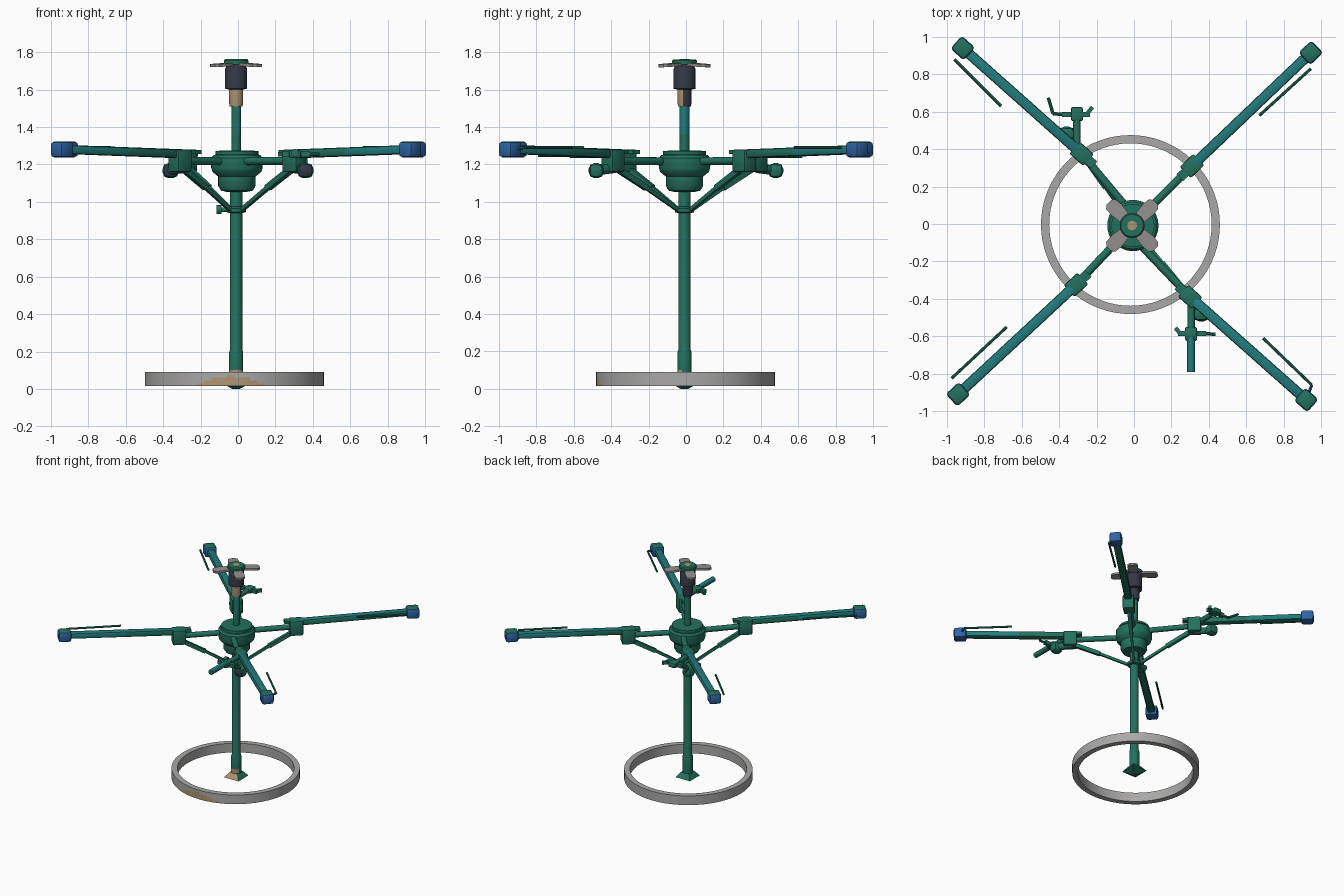
import bpy, bmesh, math
from mathutils import Vector, Matrix

if "Cube" in bpy.data.objects:
    bpy.data.objects.remove(bpy.data.objects["Cube"])

CX, CY = -0.01, -0.008          # column axis


def material(name, r, g, b):
    m = bpy.data.materials.new(name)
    m.diffuse_color = (r, g, b, 1)
    m.use_nodes = True
    m.node_tree.nodes["Principled BSDF"].inputs["Base Color"].default_value = m.diffuse_color
    return m


GREEN = material("green", 0.017, 0.165, 0.11)
TEAL = material("teal", 0.016, 0.2, 0.205)
BLUE = material("blue", 0.028, 0.13, 0.38)
DARK = material("dark slate", 0.035, 0.04, 0.06)
GREY = material("grey", 0.40, 0.395, 0.39)
WARM = material("warm grey", 0.30, 0.275, 0.275)
TAN = material("tan", 0.42, 0.30, 0.17)


def finish(name, bm, mats, rule=None, smooth=True):
    bmesh.ops.recalc_face_normals(bm, faces=bm.faces)
    if rule:
        bm.normal_update()
        for f in bm.faces:
            f.material_index = rule(f.calc_center_median(), f.normal)
    me = bpy.data.meshes.new(name)
    bm.to_mesh(me)
    bm.free()
    ob = bpy.data.objects.new(name, me)
    bpy.context.collection.objects.link(ob)
    for m in mats:
        me.materials.append(m)
    if smooth:
        bpy.ops.object.select_all(action='DESELECT')
        ob.select_set(True)
        bpy.context.view_layer.objects.active = ob
        bpy.ops.object.shade_smooth_by_angle(angle=math.radians(35))
    return ob


def lathe(name, profile, mats, rule=None, n=32, closed=False, at=(CX, CY)):
    """Revolve (radius, z) points round a vertical axis."""
    bm = bmesh.new()
    rings = [[bm.verts.new((at[0] + r * math.cos(2 * math.pi * i / n),
                            at[1] + r * math.sin(2 * math.pi * i / n), z))
              for i in range(n)] for r, z in profile]
    pairs = list(zip(rings, rings[1:]))
    if closed:
        pairs.append((rings[-1], rings[0]))
    else:
        bm.faces.new(rings[0])
        bm.faces.new(rings[-1])
    for a, b in pairs:
        for i in range(n):
            j = (i + 1) % n
            bm.faces.new((a[i], a[j], b[j], b[i]))
    return finish(name, bm, mats, rule)


def frame(p, q):
    """Matrix with local x along p-q and local z as upright as possible."""
    p, q = Vector(p), Vector(q)
    x = (q - p).normalized()
    y = Vector((0, 0, 1)).cross(x).normalized()
    m = Matrix((x, y, x.cross(y))).transposed().to_4x4()
    m.translation = (p + q) / 2
    return m, (q - p).length


def bar(name, p, q, w, h, mats, bevel=0.0, rule=None, cut=None):
    m, length = frame(p, q)
    bm = bmesh.new()
    bmesh.ops.create_cube(bm, size=1, matrix=m @ Matrix.Diagonal((length, w, h, 1)))
    if bevel:
        bmesh.ops.bevel(bm, geom=bm.edges[:], offset=bevel, segments=2,
                        affect='EDGES', profile=0.5)
    if cut:
        bmesh.ops.bisect_plane(bm, geom=bm.verts[:] + bm.edges[:] + bm.faces[:],
                               plane_co=Vector(p).lerp(Vector(q), cut),
                               plane_no=Vector(q) - Vector(p))
    return finish(name, bm, mats, rule)


def rod(name, p, q, r, mats, n=16, rule=None):
    m, length = frame(p, q)
    bm = bmesh.new()
    bmesh.ops.create_cone(bm, cap_ends=True, segments=n, radius1=r, radius2=r, depth=length,
                          matrix=m @ Matrix.Rotation(math.pi / 2, 4, 'Y'))
    return finish(name, bm, mats, rule)


# Ground ring with a peaked stain on the outside at the front
def ring_rule(c, n):
    return 1 if n.y < -0.5 and c.y < 0 and c.z < 0.08 - 0.32 * abs(c.x + 0.04) else 0


lathe("ground_ring", [(0.478, 0.015), (0.478, 0.03), (0.478, 0.045), (0.478, 0.06),
                      (0.478, 0.075), (0.478, 0.09), (0.434, 0.09), (0.434, 0.015)],
      [GREY, TAN], ring_rule, n=72, closed=True, at=(-0.019, -0.003))

# Square foot, flaring out at the bottom
bm = bmesh.new()
for z0, z1, a, b in ((0.0, 0.025, 0.02, 0.065), (0.025, 0.065, 0.065, 0.035)):
    bmesh.ops.create_cone(bm, cap_ends=True, segments=4, radius1=a * 1.414, radius2=b * 1.414,
                          depth=z1 - z0, matrix=Matrix.Translation((CX, CY, (z0 + z1) / 2))
                          @ Matrix.Rotation(math.pi / 4, 4, 'Z'))
finish("foot", bm, [GREEN, TAN], lambda c, n: 1 if n.y < -0.3 and c.z > 0.025 else 0, smooth=False)

# Column, bulbous hub and upper post
lathe("column", [(0.038, 0.05), (0.038, 0.1), (0.038, 0.195), (0.033, 0.21), (0.033, 1.08)],
      [GREEN, TAN], lambda c, n: 1 if c.z < 0.1 and n.y < -0.3 else 0)
lathe("collar", [(0.034, 0.94), (0.052, 0.945), (0.052, 0.965), (0.034, 0.975)], [GREEN])
rod("collar_screw", (-0.05, CY, 0.958), (-0.09, CY, 0.958), 0.013, [GREEN])
rod("collar_knob", (-0.088, CY, 0.958), (-0.115, CY, 0.958), 0.024, [GREEN])
lathe("hub", [(0.05, 1.052), (0.085, 1.06), (0.1, 1.085), (0.1, 1.135), (0.13, 1.16),
              (0.137, 1.18), (0.137, 1.235), (0.125, 1.25), (0.115, 1.252), (0.115, 1.272),
              (0.05, 1.275)], [GREEN], at=(-0.006, CY))
lathe("upper_post", [(0.026, 1.26), (0.026, 1.36), (0.026, 1.53)], [GREEN, TEAL],
      lambda c, n: 1 if c.z > 1.4 and n.x > 0.2 else 0)

# Head: sleeve, dark barrel, four petals and a cap
lathe("head_sleeve", [(0.034, 1.51), (0.038, 1.53), (0.038, 1.605)], [DARK, TAN],
      lambda c, n: 1 if n.y < -0.25 else 0)
lathe("head_barrel", [(0.04, 1.6), (0.059, 1.605), (0.059, 1.71), (0.052, 1.725),
                      (0.052, 1.74)], [DARK])
lathe("head_cap", [(0.066, 1.735), (0.066, 1.755), (0.06, 1.762)], [GREEN])
lathe("cap_centre", [(0.026, 1.76), (0.026, 1.764)], [TAN], n=16)
outline = [(0.03, -0.028), (0.12, -0.04), (0.16, -0.036), (0.176, -0.018),
           (0.176, 0.018), (0.16, 0.036), (0.12, 0.04), (0.03, 0.028)]
for k in range(4):
    bm = bmesh.new()
    rot = Matrix.Translation((CX, CY, 0)) @ Matrix.Rotation(math.pi / 4 + k * math.pi / 2, 4, 'Z')
    lo, hi = [[bm.verts.new(rot @ Vector((r, t, z - 0.06 * r))) for r, t in outline]
              for z in (1.73, 1.746)]
    bm.faces.new(lo)
    bm.faces.new(hi)
    for i in range(8):
        bm.faces.new((lo[i], lo[(i + 1) % 8], hi[(i + 1) % 8], hi[i]))
    finish(f"head_petal_{k}", bm, [WARM], smooth=False)

# Four arms in plan: bracket centre, tip centre, inner and outer end of the side wire
ARMS = {"back_left": ((-0.28, 0.375), (-0.915, 0.94), (-0.71, 0.63), (-0.96, 0.88)),
        "back_right": ((0.31, 0.31), (0.945, 0.915), (0.67, 0.58), (0.945, 0.83)),
        "front_right": ((0.30, -0.39), (0.92, -0.94), (0.69, -0.61), (0.95, -0.86)),
        "front_left": ((-0.31, -0.325), (-0.94, -0.91), (-0.68, -0.55), (-0.975, -0.825))}
for name, (b, t, w0, w1) in ARMS.items():
    B, T = Vector((b[0], b[1], 1.22)), Vector((t[0], t[1], 1.28))
    d = (T - B)
    d.z = 0
    d.normalize()
    C = Vector((CX, CY, 1.215))
    inner = (B - C)
    inner.z = 0
    inner.normalize()
    skew = Vector((0.03, 0.03, 0)) * (t[1] if t[0] * t[1] < 0 else 0)
    flat_mix = lambda c, n: 1 if n.z > 0.6 else 0

    rod(name + "_inner_arm", C + skew, B, 0.021, [GREEN])
    bar(name + "_bracket", B - d * 0.05, B + d * 0.05, 0.085, 0.12, [GREEN], 0.01)
    bar(name + "_bracket_flange", B - d * 0.09 + Vector((0, 0, 0.047)),
        B + d * 0.09 + Vector((0, 0, 0.047)), 0.05, 0.022, [GREEN])
    half = B.lerp(T, 0.45).length
    bar(name + "_beam", B + d * 0.02 + Vector((0, 0, 0.037)), T, 0.055, 0.047, [TEAL, GREEN], 0.012,
        lambda c, n: 1 if n.z < -0.5 or (n.z < 0.5 and c.length < half) else 0, cut=0.45)
    bar(name + "_tip", T - d * 0.048, T + d * 0.048, 0.092, 0.085, [BLUE, GREEN], 0.018, flat_mix)

    # Brace from the collar up to the bracket
    low = C + inner * 0.045
    low.z = 0.957
    top = B - inner * 0.01
    top.z = 1.185
    mid = (low + top) / 2 + Vector((0, 0, 0.004))
    bar(name + "_brace_lower", low, mid, 0.018, 0.02, [GREEN])
    bar(name + "_brace_upper", mid, top, 0.028, 0.03, [GREEN])

    # Thin side wire running along the beam
    end = Vector((*w1, 1.29))
    rod(name + "_wire", (*w0, 1.29), end, 0.008, [GREEN], 8)
    if name == "front_right":
        rod(name + "_wire_hook", end, T, 0.008, [BLUE], 8)

# Fittings on two opposite brackets: knob, stem and crossbar
Z = 1.255
for name, s in (("back_left", -1), ("front_right", 1)):
    x = 0.305 * s
    knob = [Vector((0.36 * s, y * s, 1.167)) for y in (-0.44, -0.52)]
    bar(name + "_knob", *knob, 0.086, 0.08, [GREEN, DARK], 0.03,
        lambda c, n: 1 if n.y < -0.5 else 0)
    rod(name + "_knob_neck", (0.29 * s, -0.38 * s, 1.18), (0.36 * s, -0.46 * s, 1.17), 0.026, [GREEN])
    rod(name + "_stem", (x, -0.4 * s, Z), (x, -0.62 * s, Z), 0.02, [GREEN])
    bar(name + "_stem_block", (x, -0.55 * s, Z), (x, -0.625 * s, Z), 0.065, 0.04, [GREEN], 0.01)
    bar(name + "_crossbar", (0.235 * s, -0.585 * s, Z), (0.385 * s, -0.585 * s, Z), 0.028, 0.03, [GREEN])
    bar(name + "_crossbar_ear", (0.25 * s, -0.59 * s, Z),
        (0.222 * s, (-0.625 if s < 0 else -0.555) * s, Z), 0.022, 0.025, [GREEN])
    rod(name + "_lever", (0.38 * s, -0.585 * s, Z), (0.435 * s, -0.59 * s, Z), 0.009, [GREEN], 8)
rod("back_left_lever_tip", (-0.433, 0.59, Z), (-0.458, 0.675, Z), 0.009, [GREEN], 8)
rod("front_right_handle", (0.305, -0.6, Z + 0.007), (0.305, -0.79, Z + 0.007), 0.021, [GREEN, TEAL], 16,
    lambda c, n: 1 if n.z > 0.3 else 0)
